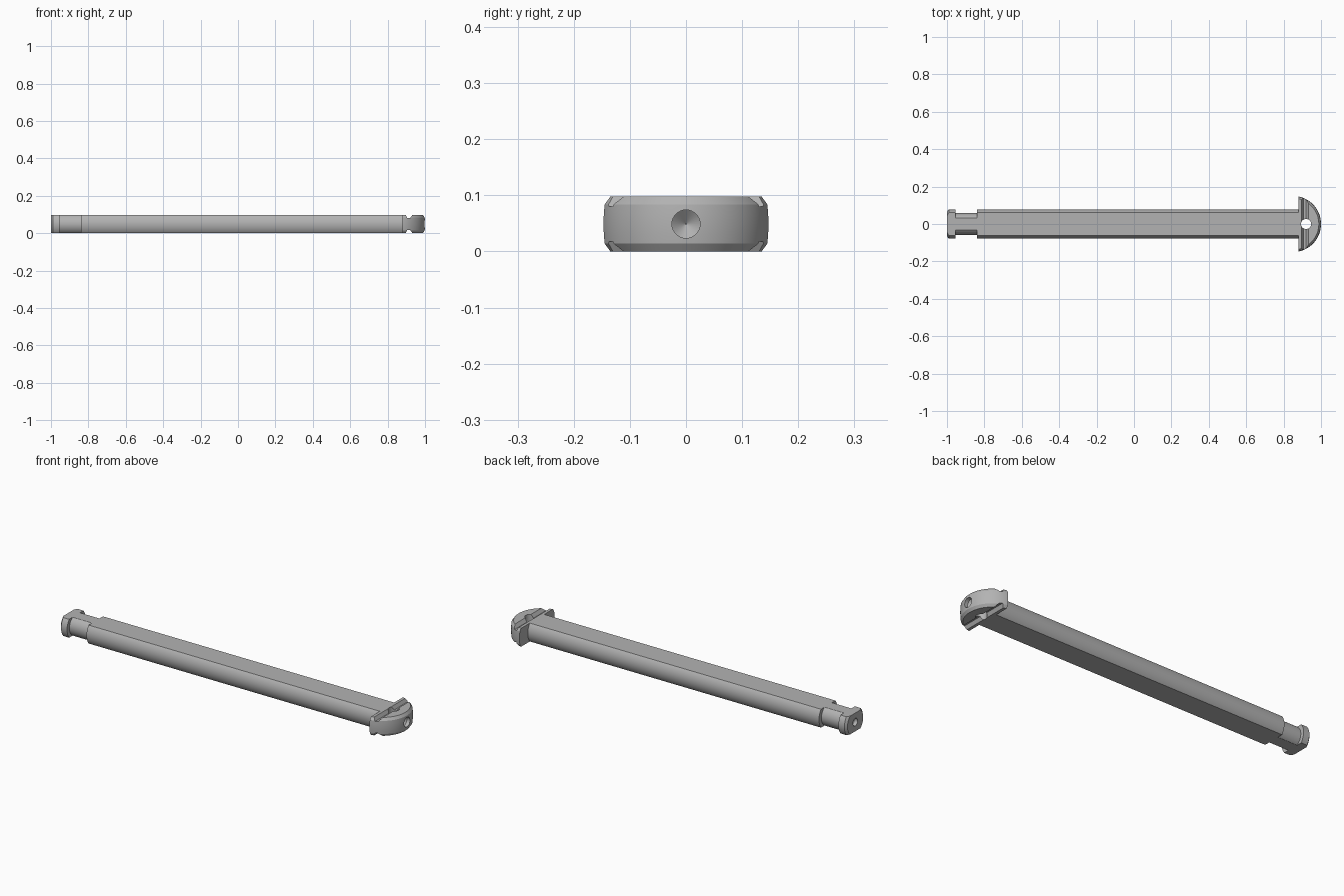
import bpy, bmesh, math
from mathutils import Matrix, Vector

if "Cube" in bpy.data.objects:
    bpy.data.objects.remove(bpy.data.objects["Cube"])

H = 0.049          # half thickness of the whole pin
STEPS = 24

steel = bpy.data.materials.new("steel_grey")
steel.use_nodes = True
steel.diffuse_color = (0.45, 0.45, 0.45, 1)
steel.node_tree.nodes["Principled BSDF"].inputs["Base Color"].default_value = (0.45, 0.45, 0.45, 1)


def loft(name, rings):
    """Closed skin through rings holding equal numbers of points."""
    bm = bmesh.new()
    rows = [[bm.verts.new(p) for p in ring] for ring in rings]
    n = len(rows[0])
    for a, b in zip(rows, rows[1:]):
        for i in range(n):
            j = (i + 1) % n
            bm.faces.new((a[i], a[j], b[j], b[i]))
    bm.faces.new(rows[0])
    bm.faces.new(rows[-1])
    bmesh.ops.recalc_face_normals(bm, faces=bm.faces)
    mesh = bpy.data.meshes.new(name)
    bm.to_mesh(mesh)
    bm.free()
    obj = bpy.data.objects.new(name, mesh)
    bpy.context.collection.objects.link(obj)
    mesh.materials.append(steel)
    return obj


def flattened_circle(x, r):
    """Circle across the x axis with its top and bottom cut flat."""
    a = math.asin(H / r)
    side = [-a + 2 * a * i / STEPS for i in range(STEPS + 1)]
    angles = side + [math.pi + t for t in side]
    return [(x, r * math.cos(t), H + r * math.sin(t)) for t in angles]


def half_disc(z, r):
    """Arc around the head centre closed by a straight back edge."""
    a = math.acos(0.03 / r)
    n = 2 * STEPS
    angles = [-a + 2 * a * i / n for i in range(n + 1)]
    return [(0.85 + r * math.cos(t), r * math.sin(t), z) for t in angles]


def drill(start, direction, r, depth, tip=0.0):
    """Round cutter with an optional pointed end."""
    rot = Vector(direction).to_track_quat("Z", "Y").to_matrix().to_4x4()
    move = Matrix.Translation(start) @ rot
    levels = [(0, r), (depth, r)] + ([(depth + tip, 0.001)] if tip else [])
    angles = [math.tau * i / 32 for i in range(32)]
    return loft("drill_cutter", [[move @ Vector((q * math.cos(t), q * math.sin(t), z))
                                  for t in angles] for z, q in levels])


def groove(z, sign):
    """Trapezoid cutter running across the head."""
    profile = [(0.893, 0.005), (0.906, -0.018), (0.920, -0.018), (0.936, 0.005)]
    return loft("groove_cutter", [[(x, y, z + sign * d) for x, d in profile]
                                  for y in (-0.2, 0.2)])


def cut(obj, cutters):
    for c in cutters:
        c.hide_render = True
        m = obj.modifiers.new("cut", "BOOLEAN")
        m.operation = "DIFFERENCE"
        m.solver = "EXACT"
        m.object = c
        bpy.context.view_layer.objects.active = obj
        bpy.ops.object.modifier_apply(modifier=m.name)
        bpy.data.objects.remove(c)


def smooth(obj):
    bpy.ops.object.select_all(action="DESELECT")
    obj.select_set(True)
    bpy.context.view_layer.objects.active = obj
    bpy.ops.object.shade_smooth_by_angle(angle=math.radians(25))


# Shaft with a narrow neck and an end collar
shaft = loft("shaft", [flattened_circle(x, r) for x, r in (
    (-1, 0.066), (-0.99, 0.078), (-0.955, 0.078), (-0.955, 0.058),
    (-0.84, 0.058), (-0.84, 0.078), (0.88, 0.078))])
cut(shaft, [drill((-1.01, 0, H), (1, 0, 0), 0.02, 0.03, 0.015)])
smooth(shaft)

# Chamfered half-round head with grooves, cross hole and pointed end hole
head = loft("head", [half_disc(z, r) for z, r in (
    (0, 0.138), (0.014, 0.148), (0.03, 0.1495), (H, 0.15),
    (2 * H - 0.03, 0.1495), (2 * H - 0.014, 0.148), (2 * H, 0.138))])
cut(head, [groove(2 * H, 1), groove(0, -1),
           drill((0.92, 0, -0.05), (0, 0, 1), 0.027, 0.2),
           drill((1.01, 0, H), (-1, 0, 0), 0.025, 0.03, 0.02)])
smooth(head)
